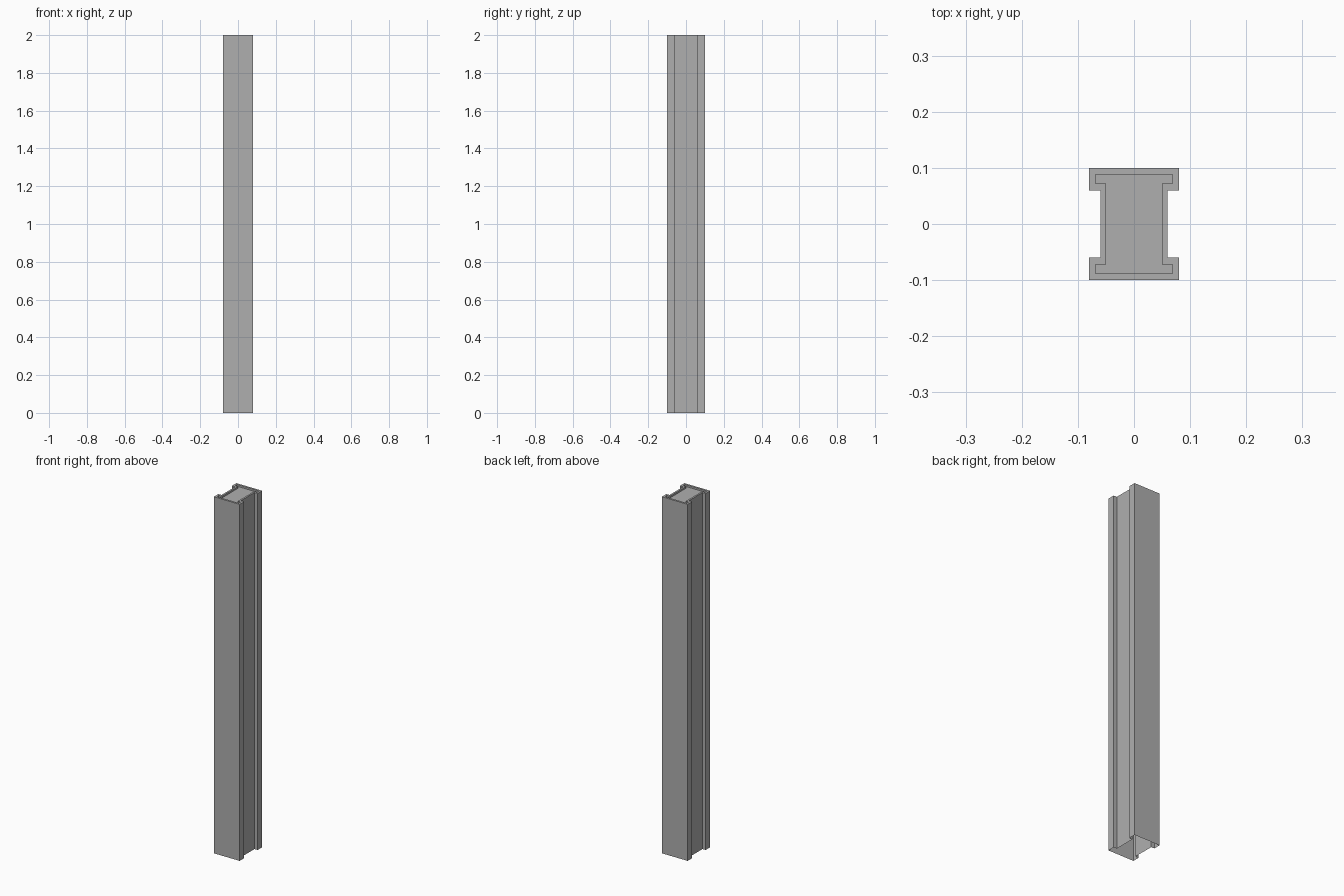
import bpy, bmesh

if "Cube" in bpy.data.objects:
    bpy.data.objects.remove(bpy.data.objects["Cube"])

H, DEPTH = 2.0, 0.01


def i_section(bm, web, wide, inner, outer, z):
    """Ring of vertices round an I-shaped section."""
    q = [(web, inner), (wide, inner), (wide, outer)]
    right = [(x, -y) for x, y in reversed(q)] + q
    return [bm.verts.new((x, y, z)) for x, y in right + [(-x, -y) for x, y in right]]


def bridge(bm, a, b):
    """Quads between two matching rings."""
    for i in range(len(a)):
        j = (i + 1) % len(a)
        bm.faces.new((a[i], a[j], b[j], b[i]))


bm = bmesh.new()
outer = (0.06, 0.08, 0.06, 0.10)
inner = (0.05, 0.069, 0.0725, 0.0885)

# walls open at the foot, flat rim, recessed top panel
rings = [i_section(bm, *s, z) for s, z in
         ((outer, 0), (outer, H), (inner, H), (inner, H - DEPTH))]
for a, b in zip(rings, rings[1:]):
    bridge(bm, a, b)
bm.faces.new(rings[-1])

me = bpy.data.meshes.new("column")
bm.to_mesh(me)
bm.free()

# dark grey finish
mat = bpy.data.materials.new("dark_grey")
mat.diffuse_color = (0.43, 0.43, 0.43, 1)
mat.use_nodes = True
mat.node_tree.nodes["Principled BSDF"].inputs["Base Color"].default_value = mat.diffuse_color
me.materials.append(mat)
bpy.context.collection.objects.link(bpy.data.objects.new("column", me))
